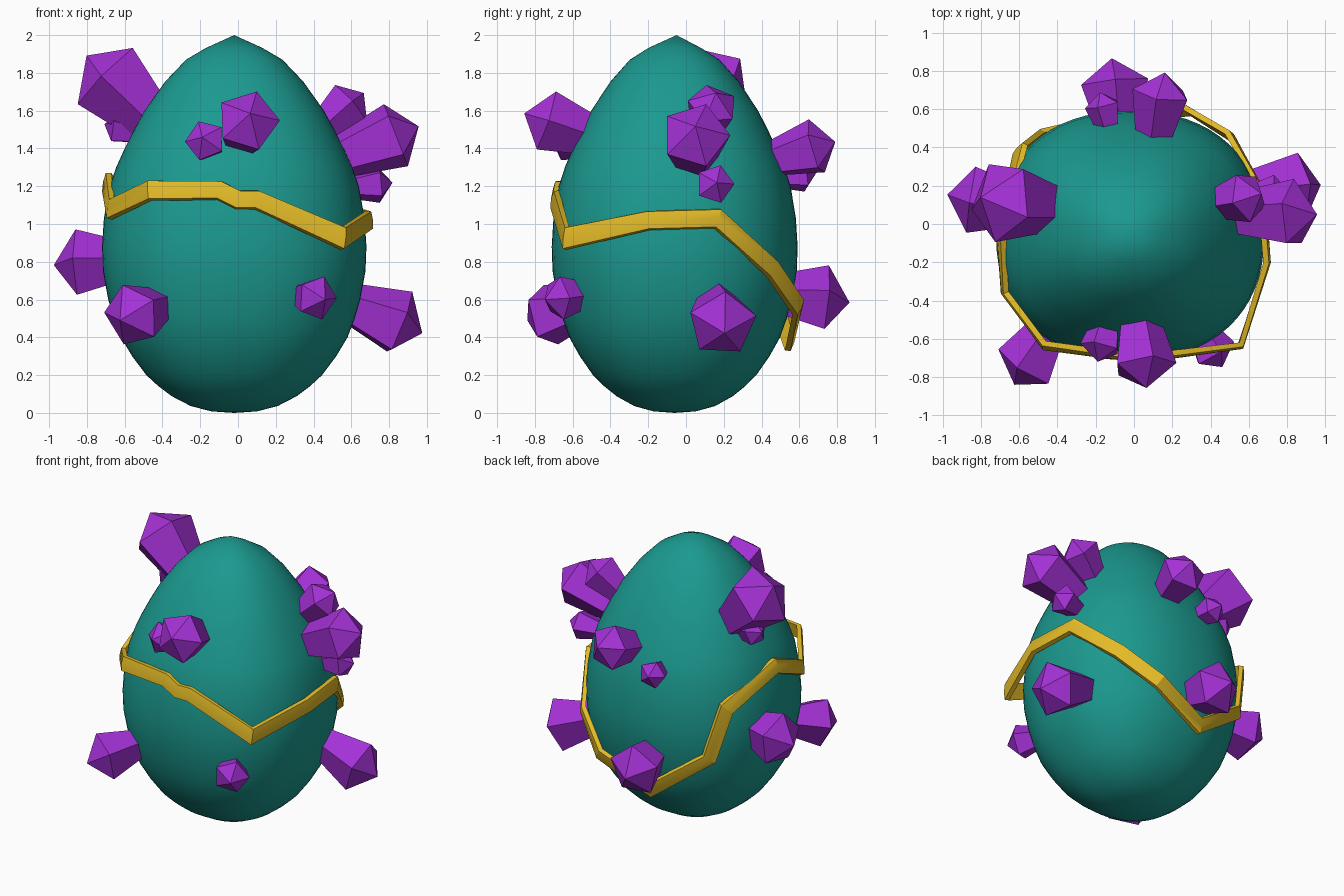
import bpy, bmesh, math
from mathutils import Vector, Matrix

if "Cube" in bpy.data.objects:
    bpy.data.objects.remove(bpy.data.objects["Cube"])

CENTRE = Vector((-0.02, -0.06, 0))


def material(name, rgb):
    m = bpy.data.materials.new(name)
    m.diffuse_color = (*rgb, 1)
    m.use_nodes = True
    m.node_tree.nodes["Principled BSDF"].inputs["Base Color"].default_value = m.diffuse_color
    return m


def make_object(name, bm, mat, smooth=None):
    bmesh.ops.recalc_face_normals(bm, faces=bm.faces)
    me = bpy.data.meshes.new(name)
    bm.to_mesh(me)
    bm.free()
    ob = bpy.data.objects.new(name, me)
    bpy.context.collection.objects.link(ob)
    me.materials.append(mat)
    if smooth:
        bpy.ops.object.select_all(action='DESELECT')
        bpy.context.view_layer.objects.active = ob
        ob.select_set(True)
        bpy.ops.object.shade_smooth_by_angle(angle=math.radians(smooth))
    return ob


teal = material("teal shell", (0.011, 0.32, 0.275))
purple = material("purple crystal", (0.37, 0.03, 0.67))
gold = material("gold crack", (0.76, 0.49, 0.02))

# Egg shell: a lathed profile with a slightly squared cross-section
profile = [(0.12, .008), (.23, .036), (.33, .088), (.40, .14), (.465, .2), (.54, .3), (.60, .4),
           (.638, .5), (.667, .6), (.695, .75), (.70, .88), (.69, 1.03), (.66, 1.2),
           (.625, 1.3), (.58, 1.4), (.53, 1.5), (.475, 1.6), (.365, 1.755),
           (.255, 1.87), (.15, 1.932)]
SEG = 64
POWER = 2 / 2.25


def squared(c):
    return math.copysign(abs(c) ** POWER, c)


bm = bmesh.new()
rings = []
for r, z in profile:
    rings.append([bm.verts.new(CENTRE + Vector((r * squared(math.cos(a)), .93 * r * squared(math.sin(a)), z)))
                  for a in (2 * math.pi * i / SEG for i in range(SEG))])
bottom = bm.verts.new(CENTRE)
top = bm.verts.new(CENTRE + Vector((0, 0.01, 2)))
for i in range(SEG):
    j = (i + 1) % SEG
    bm.faces.new((bottom, rings[0][j], rings[0][i]))
    bm.faces.new((top, rings[-1][i], rings[-1][j]))
    for a, b in zip(rings, rings[1:]):
        bm.faces.new((a[i], a[j], b[j], b[i]))
make_object("egg_shell", bm, teal, 40)

# Gold zigzag crack: a flat strip swept around the shell
path = [Vector(p) for p in (
    (-.47, -.64, 1.18), (-.1, -.69, 1.18), (0, -.70, 1.13), (.1, -.70, 1.13),
    (.56, -.64, .925), (.70, -.2, 1.02), (.67, .17, 1.03), (.51, .46, .765),
    (.28, .60, .56), (-.1, .56, .38), (-.51, .46, .68), (-.60, .39, 1.04),
    (-.70, -.03, 1.22), (-.68, -.36, 1.08))]
bm = bmesh.new()
sections = []
n = len(path)
for i, p in enumerate(path):
    d0 = (p - path[i - 1]).normalized()
    d1 = (path[(i + 1) % n] - p).normalized()
    tangent = (d0 + d1).normalized()
    out = p - CENTRE
    out = Vector((out.x, out.y, (p.z - .87) * .4)).normalized()
    side = out.cross(tangent).normalized()
    miter = min(1.35, 1 / max(.5, tangent.dot(d1)))
    sections.append([bm.verts.new(p + out * o + side * s * miter)
                     for o, s in ((-.02, -.05), (.01, -.045), (.015, 0), (.01, .045), (-.02, .05))])
for i in range(n):
    a, b = sections[i], sections[(i + 1) % n]
    for k in range(5):
        m = (k + 1) % 5
        bm.faces.new((a[k], a[m], b[m], b[k]))
make_object("gold_crack", bm, gold, 25)

# Crystals: five-sided, wide near a blunt outer tip and tapering into the shell
# (centre, outward direction, radius, root length, roll)
crystals = [
    ((-.67, .12, 1.76), (-.7, .1, .7), .22, 1.5, 0),
    ((-.63, .12, 1.51), (-.9, .2, .2), .095, 1.5, 20),
    ((-.82, .13, .79), (-1, .15, -.05), .185, 1.2, 10),
    ((-.55, -.72, .52), (-.5, -.8, -.2), .17, 1.3, 30),
    ((.41, -.66, .61), (.5, -.85, -.1), .12, 1.2, 0),
    ((.83, .19, .48), (1, .1, -.4), .185, 1.5, 15),
    ((.81, .05, 1.46), (.9, 0, .35), .185, 1.8, 0),
    ((.58, .14, 1.62), (.7, .15, .6), .135, 1.5, 25),
    ((.73, .15, 1.21), (1, .15, .1), .105, 1.4, 0),
    ((.05, -.72, 1.54), (.1, -.9, .3), .17, 1.6, 0),
    ((-.17, -.63, 1.44), (-.2, -.9, .2), .11, 1.4, 40),
    ((.14, .665, 1.40), (.15, .9, .25), .155, 1.6, 10),
    ((-.16, .61, 1.26), (-.2, .9, .1), .095, 1.4, 0),
    ((-.10, .71, .60), (-.1, 1, -.1), .185, 1.3, 20),
]
SIDES = 5
for i, (pos, direction, r, root, roll) in enumerate(crystals):
    bm = bmesh.new()
    wide, narrow = [], []
    for k in range(SIDES):
        a = 2 * math.pi * k / SIDES
        flat = Vector((math.cos(a), math.sin(a), 0))
        wide.append(bm.verts.new(flat * r + Vector((0, 0, .15 * r))))
        narrow.append(bm.verts.new(flat * r * .6 - Vector((0, 0, root * r))))
    tip = bm.verts.new((0, 0, .85 * r))
    bm.faces.new(narrow[::-1])
    for k in range(SIDES):
        m = (k + 1) % SIDES
        bm.faces.new((wide[k], wide[m], tip))
        bm.faces.new((narrow[k], narrow[m], wide[m], wide[k]))
    rot = Vector(direction).to_track_quat('Z', 'Y').to_matrix().to_4x4()
    bm.transform(Matrix.Translation(pos) @ rot @ Matrix.Rotation(math.radians(roll), 4, 'Z'))
    make_object(f"crystal_{i + 1}", bm, purple)
